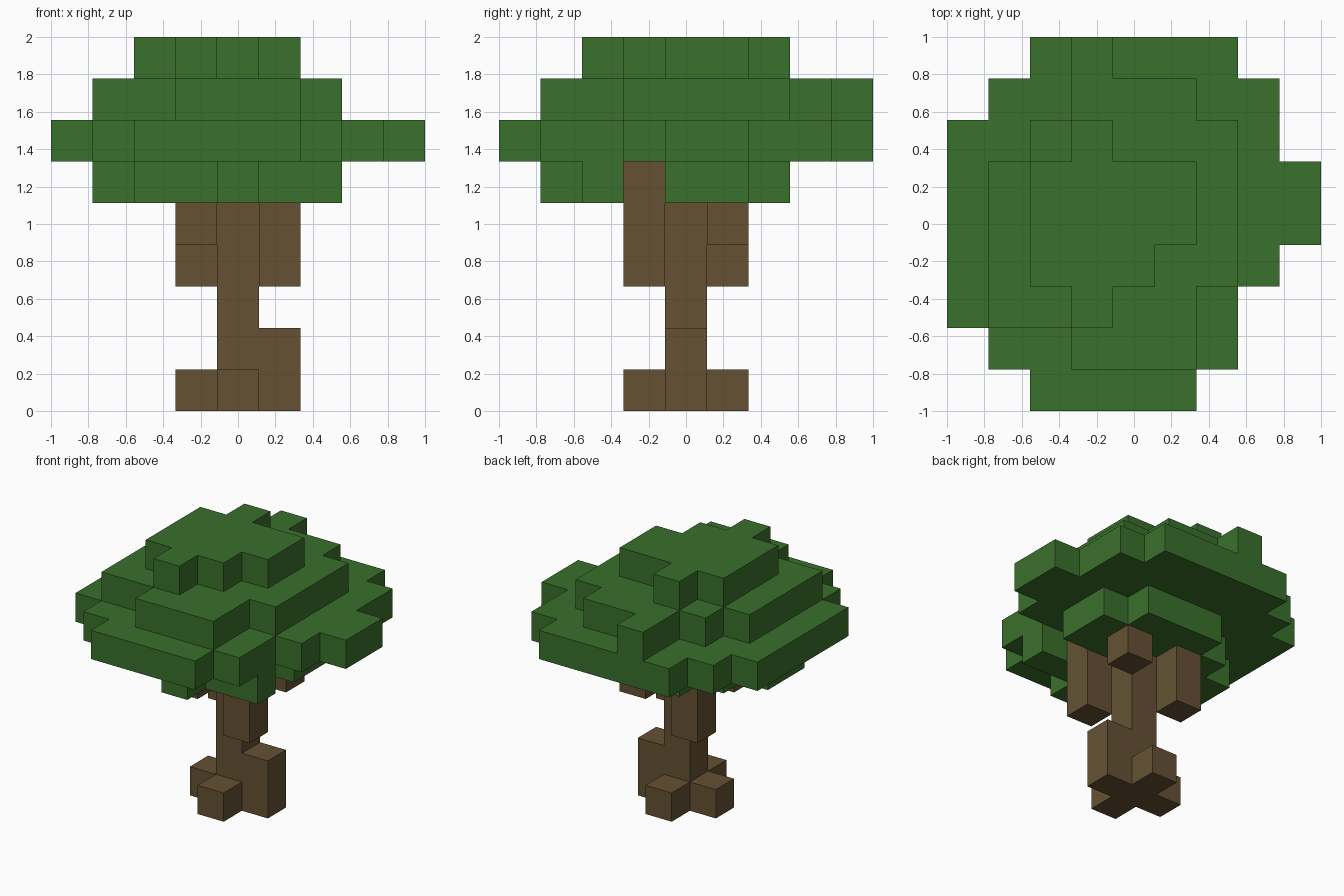
import bpy
import bmesh
import math
from mathutils import Vector

if "Cube" in bpy.data.objects:
    bpy.data.objects.remove(bpy.data.objects["Cube"], do_unlink=True)

CELL = 2 / 9


def material(name, colour):
    mat = bpy.data.materials.new(name)
    mat.use_nodes = True
    mat.diffuse_color = (*colour, 1)
    mat.node_tree.nodes["Principled BSDF"].inputs["Base Color"].default_value = (*colour, 1)
    return mat


def rows(level, spans):
    """Cells of one layer: each row y holds a run of x from first to last."""
    return {(x, y, level) for y, (first, last) in spans.items()
            for x in range(first, last + 1)}


def column(x, y, bottom, top):
    return {(x, y, z) for z in range(bottom, top + 1)}


def block_object(name, cells, solid, mat):
    """Outer skin of a group of cubes, with flat areas merged."""
    bm = bmesh.new()
    for cell in sorted(cells):
        centre = Vector((cell[0], cell[1], cell[2] + 0.5))
        for axis in range(3):
            for sign in (-1, 1):
                n = Vector((0, 0, 0))
                n[axis] = sign
                if tuple(int(c + d) for c, d in zip(cell, n)) in solid:
                    continue
                u = Vector((n.y, n.z, n.x)) / 2
                v = n.cross(u)
                mid = centre + n / 2
                corners = (mid - u - v, mid + u - v, mid + u + v, mid - u + v)
                bm.faces.new([bm.verts.new(p * CELL) for p in corners])
    bmesh.ops.remove_doubles(bm, verts=bm.verts, dist=0.001)
    bmesh.ops.dissolve_limit(bm, angle_limit=math.radians(1),
                             verts=bm.verts, edges=bm.edges)
    mesh = bpy.data.meshes.new(name)
    bm.to_mesh(mesh)
    bm.free()
    mesh.materials.append(mat)
    obj = bpy.data.objects.new(name, mesh)
    bpy.context.collection.objects.link(obj)


# Trunk with roots; one root stands two blocks high
trunk = column(0, 0, 0, 5) | column(1, 0, 0, 1)
trunk |= {(-1, 0, 0), (0, 1, 0), (0, -1, 0)}

# Branches at the diagonals
branches = column(1, -1, 3, 5) | column(-1, 1, 3, 4)
branches |= {(1, 1, 4), (-1, -1, 4)}

# Leaf layers from bottom to top
leaves = rows(5, {2: (-1, 1), 1: (-2, 2), 0: (-3, 2), -1: (-3, 1),
                  -2: (-2, 2), -3: (0, 0)})
leaves |= rows(6, {4: (-2, 2), 3: (-3, 3), 2: (-4, 3), 1: (-4, 4), 0: (-4, 4),
                   -1: (-4, 3), -2: (-4, 2), -3: (-3, 2), -4: (-2, 1)})
leaves |= rows(7, {4: (-1, -1), 3: (-1, 1), 2: (-2, 2), 1: (-3, 2), 0: (-3, 2),
                   -1: (-3, 2), -2: (-3, 1), -3: (-1, 1)})
leaves |= rows(8, {2: (-1, -1), 1: (-2, 1), 0: (-2, 1), -1: (-2, 0), -2: (-1, -1)})
leaves -= trunk | branches

bark = material("bark_brown", (0.130, 0.083, 0.034))
leaf = material("leaf_green", (0.042, 0.162, 0.025))
solid = trunk | branches | leaves
block_object("trunk", trunk, solid, bark)
block_object("branches", branches, solid, bark)
block_object("leaf_crown", leaves, solid, leaf)
